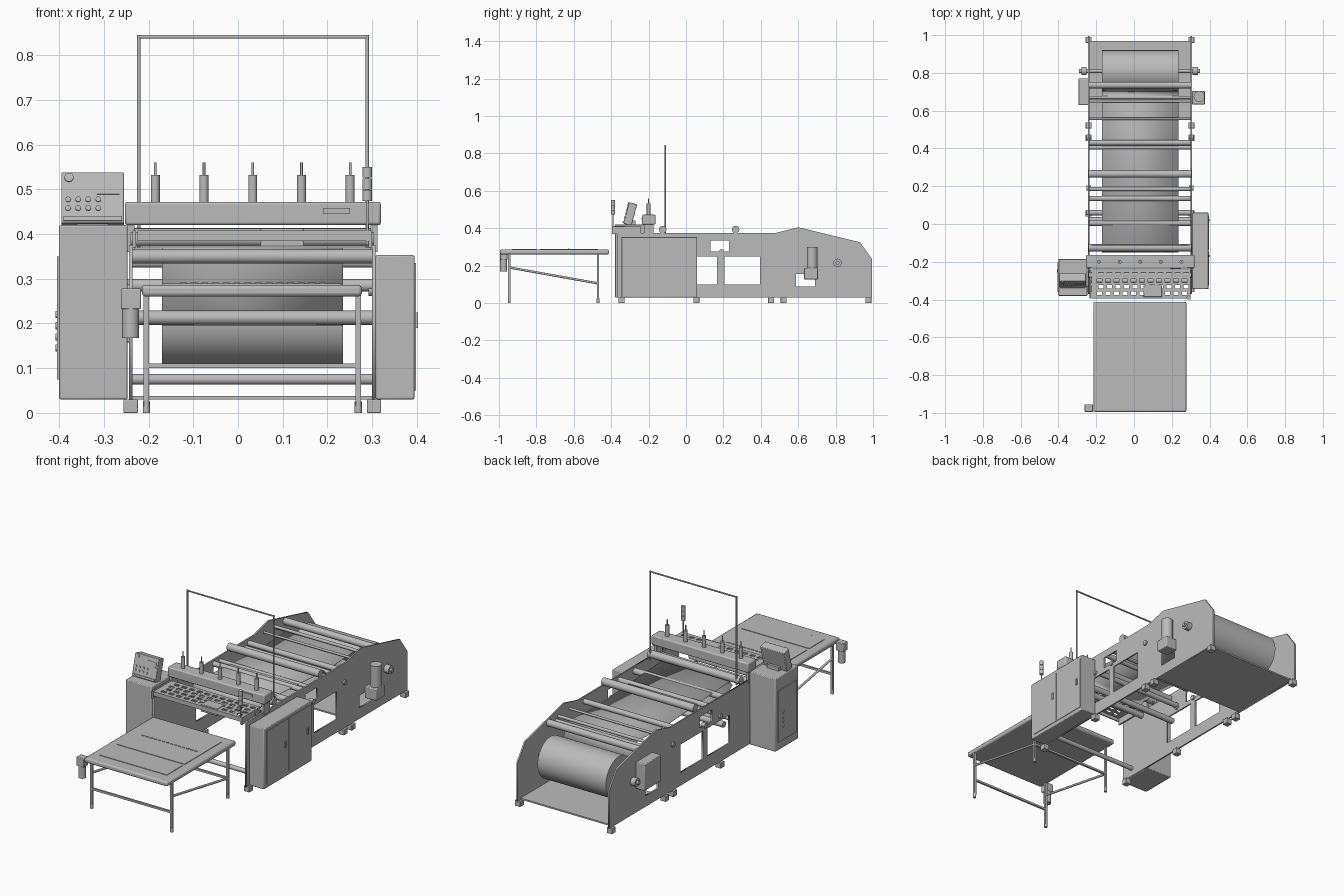
import bpy, bmesh, math
from mathutils import Vector, Matrix

if "Cube" in bpy.data.objects:
    bpy.data.objects.remove(bpy.data.objects["Cube"])

grey = bpy.data.materials.new("machine_grey")
grey.diffuse_color = (0.5, 0.5, 0.5, 1)
grey.use_nodes = True
grey.node_tree.nodes["Principled BSDF"].inputs["Base Color"].default_value = grey.diffuse_color


def finish(name, bm, bevel=0):
    me = bpy.data.meshes.new(name)
    bm.to_mesh(me)
    bm.free()
    me.materials.append(grey)
    me.shade_smooth()
    me.set_sharp_from_angle(angle=math.radians(35))
    ob = bpy.data.objects.new(name, me)
    bpy.context.collection.objects.link(ob)
    if bevel:
        mod = ob.modifiers.new("bevel", 'BEVEL')
        mod.width, mod.segments = bevel, 2
    return ob


def box(name, x0, x1, y0, y1, z0, z1, bevel=0):
    bm = bmesh.new()
    m = Matrix.Translation(((x0 + x1) / 2, (y0 + y1) / 2, (z0 + z1) / 2))
    bmesh.ops.create_cube(bm, size=1, matrix=m @ Matrix.Diagonal((x1 - x0, y1 - y0, z1 - z0, 1)))
    return finish(name, bm, bevel)


def rod(name, a, b, r, sides=24):
    a, b = Vector(a), Vector(b)
    d = b - a
    bm = bmesh.new()
    m = Matrix.Translation((a + b) / 2) @ d.to_track_quat('Z', 'Y').to_matrix().to_4x4()
    bmesh.ops.create_cone(bm, cap_ends=True, segments=sides, radius1=r, radius2=r,
                          depth=d.length, matrix=m)
    return finish(name, bm)


def sheet(name, outline, holes, half, loc, rot=(0, 0, 0)):
    """Flat outline with holes, thickened by half to each side."""
    cu = bpy.data.curves.new(name, 'CURVE')
    cu.dimensions, cu.fill_mode, cu.extrude = '2D', 'BOTH', half
    for pts in [outline] + holes:
        s = cu.splines.new('POLY')
        s.points.add(len(pts) - 1)
        for p, q in zip(s.points, pts):
            p.co = (q[0], q[1], 0, 1)
        s.use_cyclic_u = True
    tmp = bpy.data.objects.new(name + "_curve", cu)
    bpy.context.collection.objects.link(tmp)
    dg = bpy.context.evaluated_depsgraph_get()
    me = bpy.data.meshes.new_from_object(tmp.evaluated_get(dg))
    bpy.data.objects.remove(tmp)
    me.name = name
    me.materials.clear()
    me.materials.append(grey)
    ob = bpy.data.objects.new(name, me)
    ob.location, ob.rotation_euler = loc, rot
    bpy.context.collection.objects.link(ob)
    return ob


def rect(a, b, c, d):
    return [(a, c), (b, c), (b, d), (a, d)]


L, R = -0.24, 0.304   # side plate positions
# side plates with window openings
outline = [(-.37, .03), (.995, .03), (.995, .235), (.93, .325), (.6, .405), (.48, .375), (-.37, .375)]
windows = [rect(-.02, .167, .1, .25), rect(.205, .395, .1, .25),
           rect(.13, .23, .275, .335), rect(.587, .69, .088, .155)]
for side, x in (("left", L), ("right", R)):
    sheet(side + "_plate", outline, windows, .004, (x, 0, 0), (math.pi / 2, 0, math.pi / 2))
    for i, y in enumerate((-.345, .055, .455, .522, .975)):
        box(f"{side}_foot_{i}", x - .016, x + .016, y - .016, y + .016, 0, .03, .002)
    for i, y in enumerate((.46, .19, .06)):
        rod(f"{side}_shaft_cap_{i}", (x - .012, y, .275), (x + .012, y, .275), .013)
box("rear_floor", L, R, .55, .97, .03, .038)

# rollers across the frame: y, z, radius
rollers = [(.735, .352, .018), (.67, .34, .008), (.65, .355, .008), (.557, .36, .006),
           (.43, .35, .014), (.405, .335, .01), (.265, .393, .02), (.185, .35, .01),
           (.135, .352, .014), (.005, .35, .016), (-.125, .393, .02), (.06, .285, .014),
           (.02, .213, .016), (-.3, .075, .012), (-.22, .35, .016), (-.27, .388, .016)]
for i, (y, z, r) in enumerate(rollers):
    rod(f"roller_{i}", (L, y, z), (R, y, z), r)

# cloth roll, its shaft and the web running forward
rod("cloth_roll", (-.17, .81, .215), (.235, .81, .215), .11, 64)
rod("roll_shaft", (-.29, .81, .215), (.35, .81, .215), .01)
for s, x in (("left", -.265), ("right", .325)):
    rod(s + "_shaft_hub", (x - .014, .81, .215), (x + .014, .81, .215), .022)
bm = bmesh.new()
web = [(.708, .25), (.68, .335), (.64, .347), (.43, .336), (-.125, .368), (-.15, .34), (.02, .23), (.02, .195)]
rows = [[bm.verts.new((x, y, z)) for x in (-.17, .235)] for y, z in web]
for p, q in zip(rows, rows[1:]):
    bm.faces.new((p[0], p[1], q[1], q[0]))
finish("cloth_web", bm).modifiers.new("thick", 'SOLIDIFY').thickness = .002

# rear drive: motor on the right, box on the left
rod("drive_motor", (.345, .675, .185), (.345, .675, .3), .029)
box("drive_gearbox", .308, .375, .632, .705, .125, .187, .004)
box("drive_box", -.294, L, .63, .77, .157, .3, .004)

# right electrical cabinet
box("right_cabinet", .308, .395, -.345, .06, .03, .353, .004)
for i, y in enumerate((-.325, -.135)):
    box(f"right_door_{i}", .394, .398, y, y + .18, .05, .335)
    box(f"right_door_handle_{i}", .397, .403, y + .15, y + .16, .19, .225)

# left cabinet and its side door
box("left_cabinet", -.4, -.247, -.38, -.185, .03, .42, .004)
box("left_door", -.405, -.399, -.36, -.205, .075, .35)
for i in range(4):
    z = .145 + i * .025
    rod(f"left_door_knob_{i}", (-.408, -.25, z), (-.4, -.25, z), .008, 16)

# tilted control panel: parts are laid out upright, then leaned back
lean = Matrix.Translation((0, -.335, .425)) @ Matrix.Rotation(-math.radians(15), 4, 'X')
panel = [box("control_panel", -.395, -.255, 0, .045, 0, .118, .003),
         box("panel_screen", -.315, -.265, -.003, .002, .066, .098),
         box("panel_keys", -.39, -.26, -.006, .002, .004, .014),
         rod("panel_dial", (-.378, -.004, .105), (-.378, .004, .105), .01)]
for i in range(8):
    x, z = -.38 + (i % 4) * .0225, .034 + (i // 4) * .02
    panel.append(rod(f"panel_button_{i}", (x, -.004, z), (x, .004, z), .006, 16))
for ob in panel:
    ob.matrix_world = lean
box("panel_stand", -.36, -.29, -.325, -.27, .42, .44)

# cross beam with spindles
box("cross_beam", -.253, .32, -.235, -.163, .42, .472, .006)
box("beam_plate", .19, .25, -.239, -.234, .446, .458)
for i in range(5):
    x = -.185 + i * .109
    rod(f"spindle_body_{i}", (x, -.2, .47), (x, -.2, .532), .01)
    rod(f"spindle_pin_{i}", (x, -.2, .53), (x, -.2, .56), .003, 12)
for s, x in (("left", L), ("right", R)):
    box(s + "_beam_support", x - .008, x + .008, -.225, -.175, .36, .425)

# slotted work plate
slots = []
for r in range(4):
    for c in range(11):
        x, y = -.197 + c * .045 + (r % 2) * .008, -.375 + r * .033
        slots.append(rect(x, x + .028, y, y + .018))
sheet("slotted_plate", rect(-.225, .293, -.392, -.24), slots, .003, (0, 0, .405))
box("work_plate_lip", -.225, .293, -.394, -.388, .385, .408)
box("plate_switch_box", .05, .148, -.386, -.325, .372, .412, .003)
for s, x in (("left", -.232), ("right", .296)):
    box(s + "_plate_arm", x - .004, x + .004, -.395, -.24, .37, .408)

# signal lamp
rod("lamp_pole", (.289, -.39, .375), (.289, -.39, .475), .003, 12)
for i in range(3):
    rod(f"lamp_{i}", (.289, -.39, .474 + i * .026), (.289, -.39, .498 + i * .026), .011)

# tall wire frame
for s, x in (("left", -.222), ("right", .289)):
    rod(s + "_frame_post", (x, -.11, .37), (x, -.11, .845), .004, 12)
rod("frame_top_bar", (-.226, -.11, .841), (.293, -.11, .841), .004, 12)

# delivery table
box("table_top", -.215, .277, -.995, -.412, .26, .286, .008)
box("table_front_panel", -.17, .23, -.93, -.8, .284, .289)
box("table_rear_panel", -.17, .23, -.78, -.47, .284, .289)
for i in range(14):
    box(f"table_slot_{i}", -.13 + i * .024, -.115 + i * .024, -.63, -.625, .288, .292)
for s, x in (("left", -.205), ("right", .269)):
    for e, y in (("front", -.945), ("rear", -.47)):
        box(f"{s}_{e}_leg", x - .006, x + .006, y - .006, y + .006, .015, .265)
        rod(f"{s}_{e}_leg_foot", (x, y, 0), (x, y, .025), .008, 16)
    rod(s + "_table_brace", (x, -.945, .19), (x, -.47, .105), .006, 12)
for e, y in (("front", -.945), ("rear", -.47)):
    box(e + "_table_rail", -.205, .269, y - .005, y + .005, .1, .111)
box("table_gearbox", -.262, -.217, -.994, -.955, .232, .278, .003)
rod("table_motor", (-.24, -.975, .168), (-.24, -.975, .235), .019)
